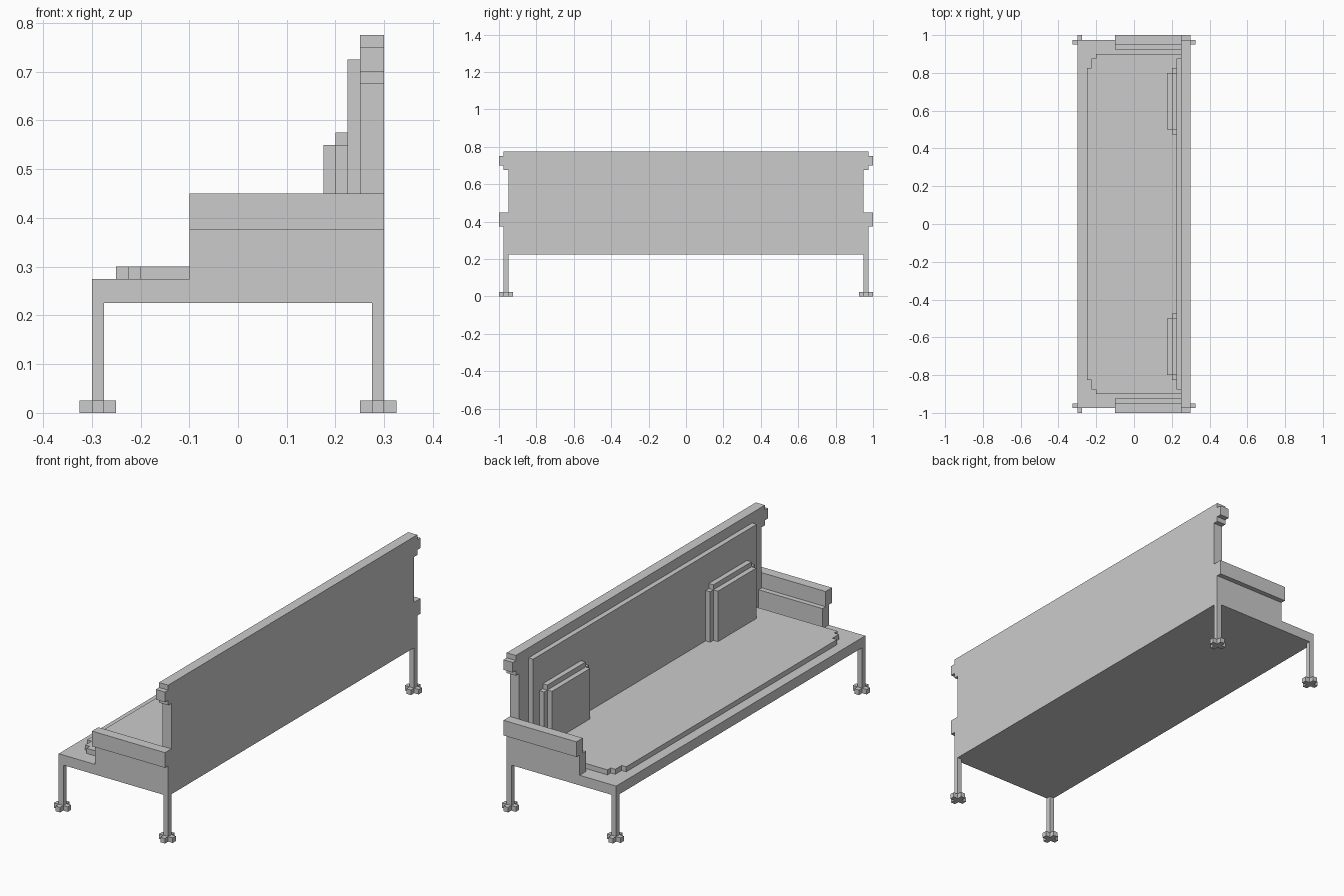
import bpy, bmesh

if "Cube" in bpy.data.objects:
    bpy.data.objects.remove(bpy.data.objects["Cube"])


def prism(name, outline, axis, lo, hi):
    """Extrude a closed 2D outline along x (outline = y,z) or z (outline = x,y)."""
    bm = bmesh.new()
    place = (lambda a, b: (lo, a, b)) if axis == 'x' else (lambda a, b: (a, b, lo))
    face = bm.faces.new([bm.verts.new(place(a, b)) for a, b in outline])
    new = bmesh.ops.extrude_face_region(bm, geom=[face])['geom']
    shift = (hi - lo, 0, 0) if axis == 'x' else (0, 0, hi - lo)
    bmesh.ops.translate(bm, vec=shift, verts=[v for v in new if isinstance(v, bmesh.types.BMVert)])
    bmesh.ops.recalc_face_normals(bm, faces=bm.faces)
    mesh = bpy.data.meshes.new(name)
    bm.to_mesh(mesh)
    bm.free()
    obj = bpy.data.objects.new(name, mesh)
    bpy.context.collection.objects.link(obj)
    return obj


def box(name, x, y, z):
    outline = [(x[0], y[0]), (x[1], y[0]), (x[1], y[1]), (x[0], y[1])]
    return prism(name, outline, 'z', *z)


def flip(points):
    """Mirror the first coordinate and reverse, to close a symmetric outline."""
    return [(-a, b) for a, b in reversed(points)]


# Seat platform
box("seat_frame", (-0.3, 0.3), (-0.975, 0.975), (0.225, 0.275))

# Seat cushion with stepped front corners
half = [(0.25, 0.9), (-0.2, 0.9), (-0.2, 0.875), (-0.225, 0.875), (-0.225, 0.825), (-0.25, 0.825)]
prism("seat_cushion", half + [(x, -y) for x, y in reversed(half)], 'z', 0.275, 0.3)

# Backrest with stepped, overhanging top rail
side = [(0.95, 0.275), (0.95, 0.675), (0.975, 0.675), (0.975, 0.7),
        (1.0, 0.7), (1.0, 0.75), (0.975, 0.75), (0.975, 0.775)]
prism("backrest", side + flip(side), 'x', 0.25, 0.3)

# Back cushion
box("back_cushion", (0.225, 0.25), (-0.875, 0.875), (0.3, 0.725))

for s, label in ((-1, "near"), (1, "far")):
    # Armrest: inner panel and overhanging rail
    panel = [(0.925, 0.275), (0.975, 0.275), (0.975, 0.375), (1.0, 0.375),
             (1.0, 0.45), (0.95, 0.45), (0.95, 0.375), (0.925, 0.375)]
    prism(f"{label}_armrest", [(s * y, z) for y, z in panel], 'x', -0.1, 0.3)

    # Pillow: notched rear layer and smaller front layer
    rear = [(0.175, 0.3), (0.175, 0.55), (0.15, 0.55), (0.15, 0.575)]
    prism(f"{label}_pillow_back", [(y + s * 0.65, z) for y, z in rear + flip(rear)], 'x', 0.2, 0.225)
    prism(f"{label}_pillow_front",
          [(y + s * 0.65, z) for y, z in ((-0.15, 0.3), (0.15, 0.3), (0.15, 0.55), (-0.15, 0.55))],
          'x', 0.175, 0.2)

    # Legs with cross-shaped feet
    for t, end in ((-1, "front"), (1, "back")):
        cx, cy, a, b = t * 0.2875, s * 0.9625, 0.0125, 0.0375
        box(f"{label}_{end}_leg", (cx - a, cx + a), (cy - a, cy + a), (0.025, 0.225))
        cross = [(b, -a), (b, a), (a, a), (a, b), (-a, b), (-a, a),
                 (-b, a), (-b, -a), (-a, -a), (-a, -b), (a, -b), (a, -a)]
        prism(f"{label}_{end}_foot", [(cx + x, cy + y) for x, y in cross], 'z', 0.0, 0.025)
